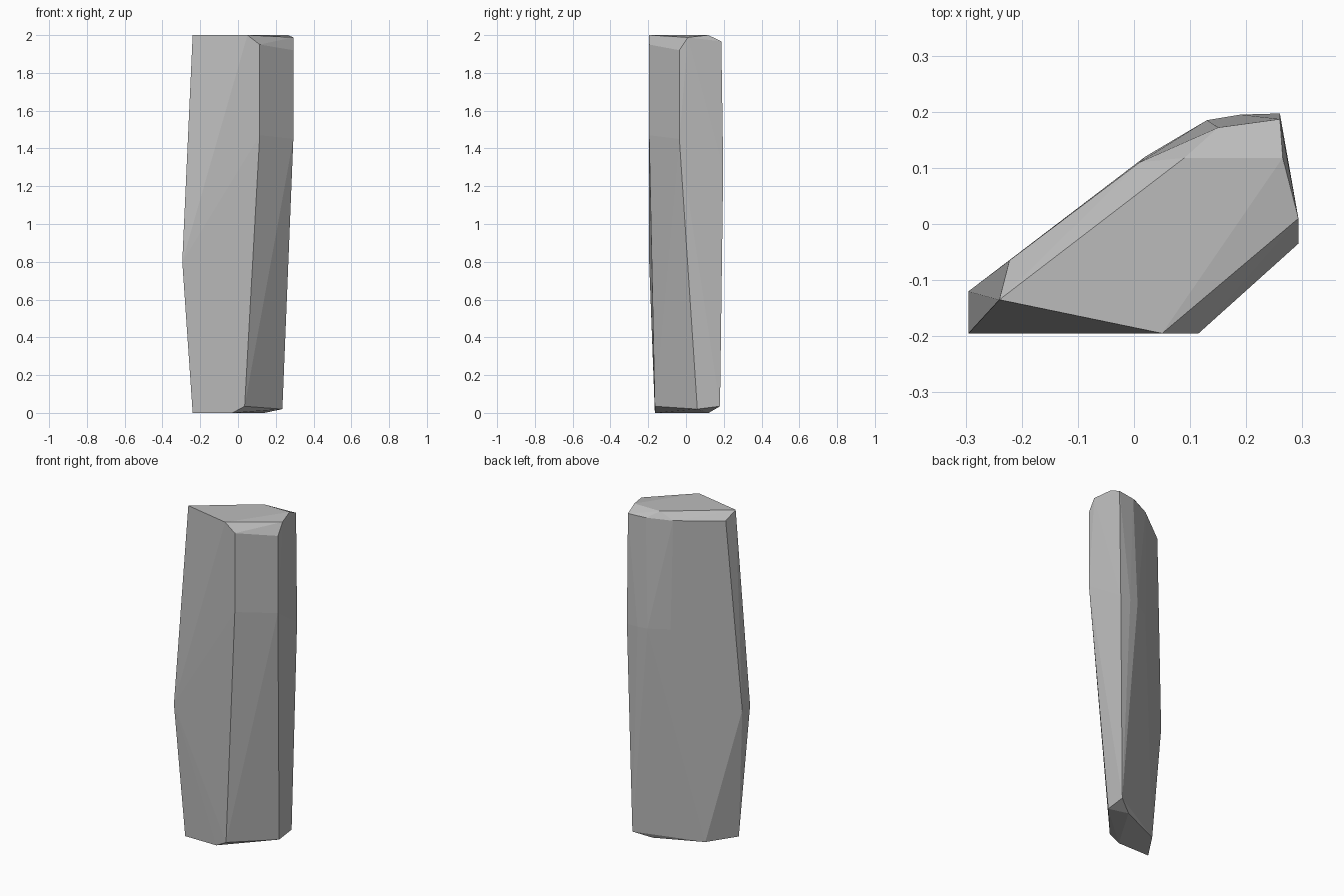
import bpy
import bmesh

cube = bpy.data.objects.get("Cube")
if cube:
    bpy.data.objects.remove(cube, do_unlink=True)

# Stone colour
stone = bpy.data.materials.new("grey stone")
stone.use_nodes = True
colour = (0.5, 0.5, 0.5, 1)
stone.diffuse_color = colour
shader = stone.node_tree.nodes["Principled BSDF"]
shader.inputs["Base Color"].default_value = colour
shader.inputs["Roughness"].default_value = 0.8

# Chiselled corners of the pillar, level by level
foot = [(-.24, -.165, 0), (-.03, -.165, 0), (.035, -.165, .035),
        (.235, .06, .02), (.235, .18, .035), (.14, .12, 0), (-.13, 0, 0)]
waist = [(-.295, -.195, .8), (-.295, -.12, .8)]
shoulder = [(.115, -.195, 1.47), (.293, -.035, 1.45), (.26, .197, 1.3),
            (.19, .195, 1.3), (.13, .185, 1.3), (.02, .12, 1.3)]
rim = [(.115, -.195, 1.95), (.293, -.035, 1.92), (.26, .187, 1.967),
       (.15, .172, 1.965), (.01, .11, 1.96), (-.222, -.065, 1.955)]
crown = [(-.24, -.135, 2), (.05, -.195, 2), (.293, .01, 1.988),
         (.265, .118, 2), (.09, .118, 2)]

# Wrap the corners in flat facets
bm = bmesh.new()
for corner in foot + waist + shoulder + rim + crown:
    bm.verts.new(corner)
hull = bmesh.ops.convex_hull(bm, input=bm.verts)
spare = {v for v in hull["geom_interior"] + hull["geom_unused"]
         if isinstance(v, bmesh.types.BMVert)}
bmesh.ops.delete(bm, geom=list(spare), context="VERTS")
bmesh.ops.recalc_face_normals(bm, faces=bm.faces)

mesh = bpy.data.meshes.new("stone_pillar")
bm.to_mesh(mesh)
bm.free()
mesh.materials.append(stone)
pillar = bpy.data.objects.new("stone_pillar", mesh)
bpy.context.collection.objects.link(pillar)
